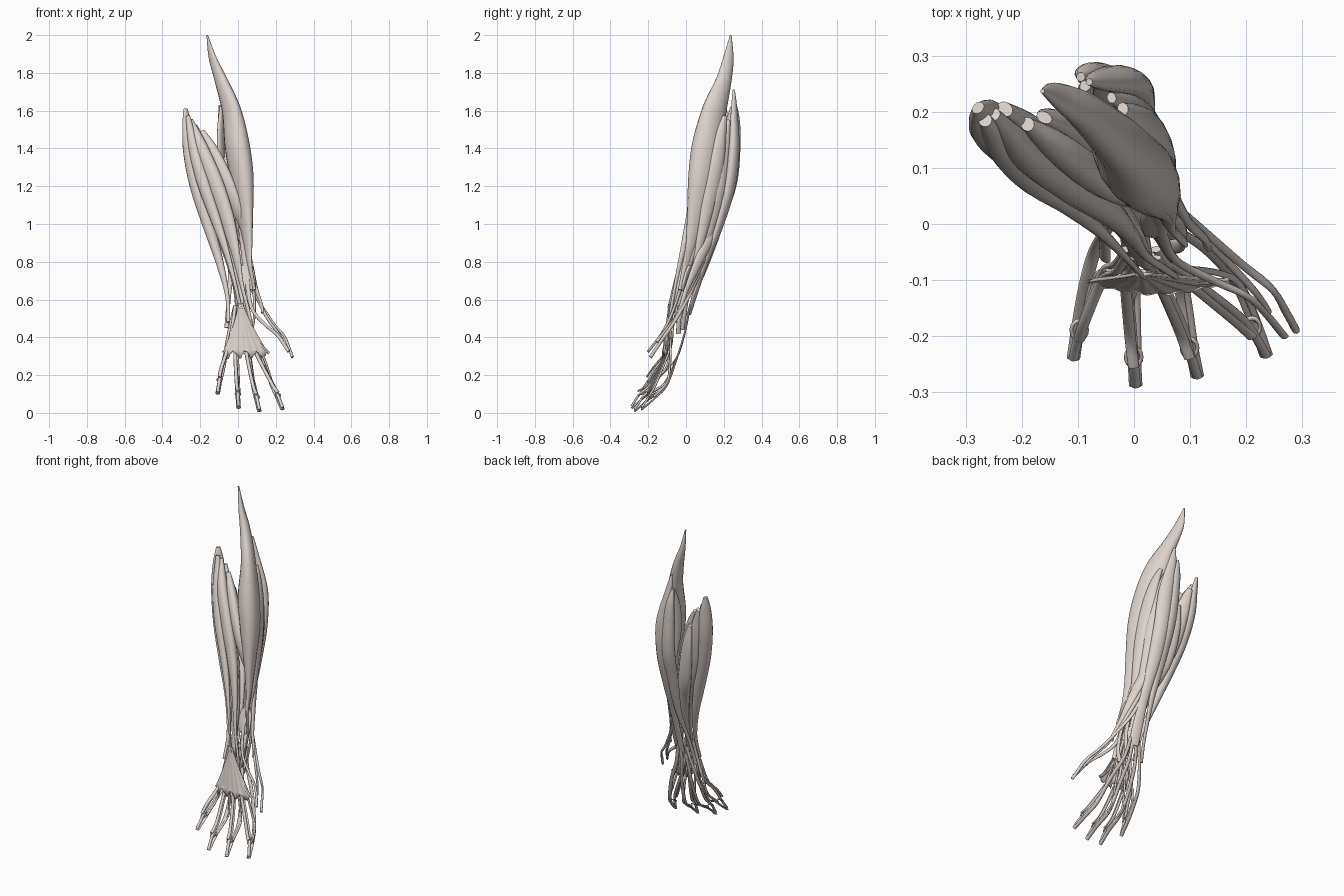
import bpy, math, random
from mathutils import Vector

random.seed(4)
MAT = bpy.data.materials.new("pale_tissue")
MAT.diffuse_color = (.72, .65, .61, 1)


def finish(name, verts, faces):
    me = bpy.data.meshes.new(name)
    me.from_pydata(verts, [], faces)
    me.update()
    me.materials.append(MAT)
    ob = bpy.data.objects.new(name, me)
    bpy.context.collection.objects.link(ob)
    for p in me.polygons:
        p.use_smooth = len(p.vertices) == 4
    return ob


def spline(pts, steps):
    """Catmull-Rom through rows of any length."""
    P = [pts[0]] + list(pts) + [pts[-1]]
    out = []
    for i in range(1, len(P) - 2):
        for s in range(steps):
            t = s / steps
            out.append([0.5 * (2 * b + (c - a) * t + (2 * a - 5 * b + 4 * c - d) * t * t
                               + (3 * b - a - 3 * c + d) * t ** 3)
                        for a, b, c, d in zip(P[i - 1], P[i], P[i + 1], P[i + 2])])
    return out + [list(pts[-1])]


def strand(name, pts, angle, sides=16, steps=6):
    """Elliptical tube; rows are x, y, z, half width, half thickness."""
    rows = spline(pts, steps)
    c = [Vector(r[:3]) for r in rows]
    a = math.radians(angle)
    wide = Vector((math.cos(a), math.sin(a), 0))
    verts, faces, n = [], [], sides
    for i, r in enumerate(rows):
        t = (c[min(i + 1, len(c) - 1)] - c[max(i - 1, 0)]).normalized()
        u = (wide - t * wide.dot(t)).normalized()
        v = u.cross(t)
        for k in range(n):
            q = 2 * math.pi * k / n
            verts.append(c[i] + u * max(r[3], .002) * math.cos(q) + v * max(r[4], .002) * math.sin(q))
    for i in range(len(rows) - 1):
        for k in range(n):
            m = (k + 1) % n
            faces.append((i * n + k, i * n + m, (i + 1) * n + m, (i + 1) * n + k))
    faces += [tuple(reversed(range(n))), tuple(range((len(rows) - 1) * n, len(rows) * n))]
    return finish(name, verts, faces)


def tendon(name, pts, w=.011, h=.007, angle=0):
    return strand(name, [(*p, w, h) for p in pts], angle, 8, 5)


# Thumb-side muscles
strand("upper_arm_to_wrist_muscle", [
    (-.163, .237, 2.0, .004, .004), (-.135, .225, 1.88, .03, .016), (-.09, .2, 1.76, .044, .03),
    (-.035, .15, 1.6, .07, .042), (-.005, .11, 1.42, .082, .06), (.02, .087, 1.25, .08, .056),
    (.037, .062, 1.07, .062, .036), (.053, .03, .9, .035, .018), (.062, .0, .78, .022, .009),
    (.085, -.025, .65, .02, .007)], 120)
strand("long_wrist_extensor", [
    (-.02, .205, 1.57, .012, .01), (.008, .185, 1.48, .03, .018), (.032, .16, 1.33, .045, .026),
    (.045, .125, 1.15, .045, .027), (.052, .085, .95, .028, .018), (.055, .05, .8, .014, .008),
    (.085, .0, .62, .011, .007), (.085, -.035, .5, .011, .006), (.07, -.04, .42, .014, .005)], 110)
strand("short_wrist_extensor", [
    (-.04, .225, 1.55, .01, .008), (.0, .205, 1.4, .03, .018), (.025, .175, 1.2, .042, .024),
    (.03, .13, 1.0, .034, .02), (.04, .07, .8, .016, .009), (.06, .01, .62, .011, .006),
    (.04, -.02, .44, .013, .005)], 115)

# Back-of-arm muscles
strand("finger_extensor", [
    (-.08, .253, 1.71, .006, .006), (-.06, .255, 1.6, .025, .016), (-.015, .255, 1.4, .042, .026),
    (-.005, .23, 1.2, .044, .03), (.0, .175, 1.0, .038, .024), (.01, .105, .8, .026, .014),
    (.015, .045, .62, .03, .01), (.015, .015, .52, .028, .007)], 160)
strand("little_finger_side_extensor", [
    (-.095, .262, 1.63, .008, .008), (-.078, .27, 1.5, .028, .018), (-.055, .25, 1.25, .038, .026),
    (-.045, .195, 1.05, .034, .022), (-.035, .115, .8, .018, .012), (-.05, .035, .6, .011, .007),
    (-.06, -.01, .45, .012, .006)], 10)
strand("elbow_corner_muscle", [
    (-.085, .25, 1.62, .016, .01), (-.09, .23, 1.5, .032, .014), (-.09, .215, 1.35, .026, .013),
    (-.08, .21, 1.2, .006, .005)], 60)
strand("thumb_long_abductor", [
    (-.02, .16, 1.12, .012, .008), (.02, .13, .95, .03, .018), (.06, .065, .8, .026, .013),
    (.095, .005, .66, .014, .009), (.125, -.025, .57, .011, .007), (.13, -.04, .53, .012, .006)], 120)
strand("thumb_long_extensor", [
    (-.04, .17, 1.05, .01, .008), (-.005, .12, .88, .025, .014), (.05, .05, .7, .014, .009),
    (.11, .0, .59, .01, .007), (.19, -.07, .47, .009, .007), (.245, -.115, .405, .01, .006),
    (.27, -.155, .345, .009, .007), (.288, -.188, .295, .01, .007)], 120)
strand("thumb_short_extensor", [
    (.0, .14, .95, .01, .008), (.04, .08, .8, .02, .012), (.09, .01, .64, .011, .008),
    (.15, -.05, .51, .01, .007), (.215, -.12, .42, .009, .006), (.24, -.155, .375, .009, .005)], 120)

# Palm-side muscles, outer layer
strand("little_finger_side_flexor", [
    (-.278, .207, 1.61, .009, .012), (-.268, .195, 1.52, .02, .032), (-.252, .17, 1.38, .036, .04),
    (-.217, .135, 1.2, .038, .038), (-.158, .095, 1.0, .032, .032), (-.098, .048, .8, .022, .02),
    (-.057, -.01, .62, .012, .01), (-.052, -.06, .48, .012, .008)], -45)
strand("palm_sheet_muscle", [
    (-.265, .185, 1.57, .012, .012), (-.232, .135, 1.4, .03, .028), (-.185, .085, 1.22, .036, .028),
    (-.12, .04, 1.03, .03, .022), (-.058, -.015, .84, .018, .011), (-.01, -.065, .66, .011, .006),
    (.012, -.09, .55, .014, .005)], -40)
strand("thumb_side_flexor", [
    (-.25, .195, 1.55, .012, .012), (-.195, .13, 1.4, .04, .03), (-.125, .08, 1.22, .052, .034),
    (-.06, .035, 1.03, .046, .028), (-.015, -.01, .86, .028, .016), (.02, -.055, .68, .012, .008),
    (.055, -.08, .54, .011, .007), (.07, -.09, .46, .012, .006)], -40)
strand("forearm_turning_muscle", [
    (-.19, .178, 1.49, .015, .012), (-.135, .135, 1.38, .04, .028), (-.065, .085, 1.22, .052, .03),
    (.0, .06, 1.07, .038, .022), (.04, .07, .94, .014, .008)], -42)

# Palm-side muscles, deep layer
strand("middle_finger_flexor", [
    (-.23, .205, 1.52, .016, .012), (-.18, .165, 1.35, .055, .026), (-.135, .12, 1.17, .07, .032),
    (-.075, .065, .98, .062, .03), (-.025, .01, .8, .045, .022), (.005, -.04, .64, .028, .014),
    (.012, -.065, .53, .026, .01)], -38)
strand("deep_finger_flexor", [
    (-.16, .19, 1.4, .015, .01), (-.13, .175, 1.25, .045, .024), (-.09, .14, 1.05, .055, .03),
    (-.04, .075, .88, .045, .024), (-.005, .01, .7, .03, .016), (.01, -.045, .54, .026, .01)], -30)
strand("thumb_flexor", [
    (.01, .12, 1.14, .008, .006), (.025, .09, 1.0, .026, .015), (.04, .04, .84, .025, .015),
    (.05, -.02, .68, .014, .009), (.075, -.065, .55, .01, .007), (.14, -.1, .47, .009, .007),
    (.21, -.135, .41, .009, .006), (.268, -.2, .325, .009, .006)], -30)
strand("wrist_square_muscle", [
    (.045, .02, .78, .03, .01), (.047, .005, .74, .042, .013), (.05, -.01, .69, .044, .013),
    (.053, -.018, .65, .042, .01)], -5)

# Finger tendons: palm-side pair, back tendon, slip and ring per finger
fingers = [  # x at palm, knuckle, tip; tip y, tip z
    ("little", -.055, -.085, -.108, -.24, .10),
    ("ring", -.015, -.005, .003, -.288, .025),
    ("middle", .04, .082, .113, -.272, .008),
    ("index", .085, .18, .236, -.235, .018)]
for i, (nm, px, kx, tx, ty, tz) in enumerate(fingers):
    wx = -.015 + .018 * i
    kz = tz + .14
    mx, my, mz = kx * .45 + tx * .55, ty + .055, tz + .075
    tendon(nm + "_deep_flexor_tendon", [
        (wx, -.045, .57), (wx * .6 + px * .4, -.07, .45), (px, -.085, .34),
        (kx, ty * .35 - .075, kz), (mx, my - .012, mz), (tx, ty, tz + .01)], .009, .006)
    tendon(nm + "_middle_flexor_tendon", [
        (wx, -.06, .57), (wx * .6 + px * .4, -.085, .45), (px, -.098, .34),
        (kx - .003, ty * .35 - .09, kz), (mx, my - .022, mz + .015)], .01, .005)
    tendon(nm + "_extensor_tendon", [
        (wx, .02, .56), (px * .8, -.005, .43), (px * .55 + kx * .45, -.045, .3),
        (kx, ty * .3 - .03, kz - .01), (mx, my + .015, mz - .015), (tx, ty, tz)], .012, .005)
    tendon(nm + "_side_slip", [
        (px + .01, -.08, .39), (px * .4 + kx * .6 + .011, -.088, kz + .06),
        (kx + .01, -.11, kz - .01), (mx + .008, my + .008, mz - .008)], .006, .006)
    bpy.ops.mesh.primitive_torus_add(
        location=(mx, my - .004, mz), rotation=(math.radians(30), 0, 0), major_radius=.014,
        minor_radius=.0035, major_segments=16, minor_segments=6)
    ring = bpy.context.object
    ring.name = nm + "_tendon_ring"
    ring.scale.y = 1.35
    ring.data.materials.append(MAT)
    bpy.ops.object.shade_smooth()

# Fan-shaped sheet of the palm, with a ragged lower edge
cols, rows, verts, faces = 40, 12, [], []
for r in range(rows + 1):
    t = r / rows
    for c in range(cols + 1):
        u = c / cols
        half = .012 + .113 * t ** 1.25
        x = .014 + .026 * t + (u * 2 - 1) * half
        ragged = random.uniform(-.008, .008) + .018 * math.cos(u * 8 * math.pi)
        z = .58 - .27 * t + (ragged if r == rows else 0)
        y = -.092 - .034 * t + .022 * t * (2 * u - 1) ** 2 + .002 * math.sin(u * 40) * t
        verts.append((x, y, z))
for r in range(rows):
    for c in range(cols):
        a = r * (cols + 1) + c
        faces.append((a, a + cols + 1, a + cols + 2, a + 1))
fan = finish("palm_fan_sheet", verts, faces)
fan.modifiers.new("thickness", "SOLIDIFY").thickness = .006

# Slip from the palm sheet toward the thumb base
tendon("palm_cross_slip", [(.015, -.085, .55), (.06, -.097, .45), (.11, -.104, .37), (.165, -.1, .315)], .008, .005)
